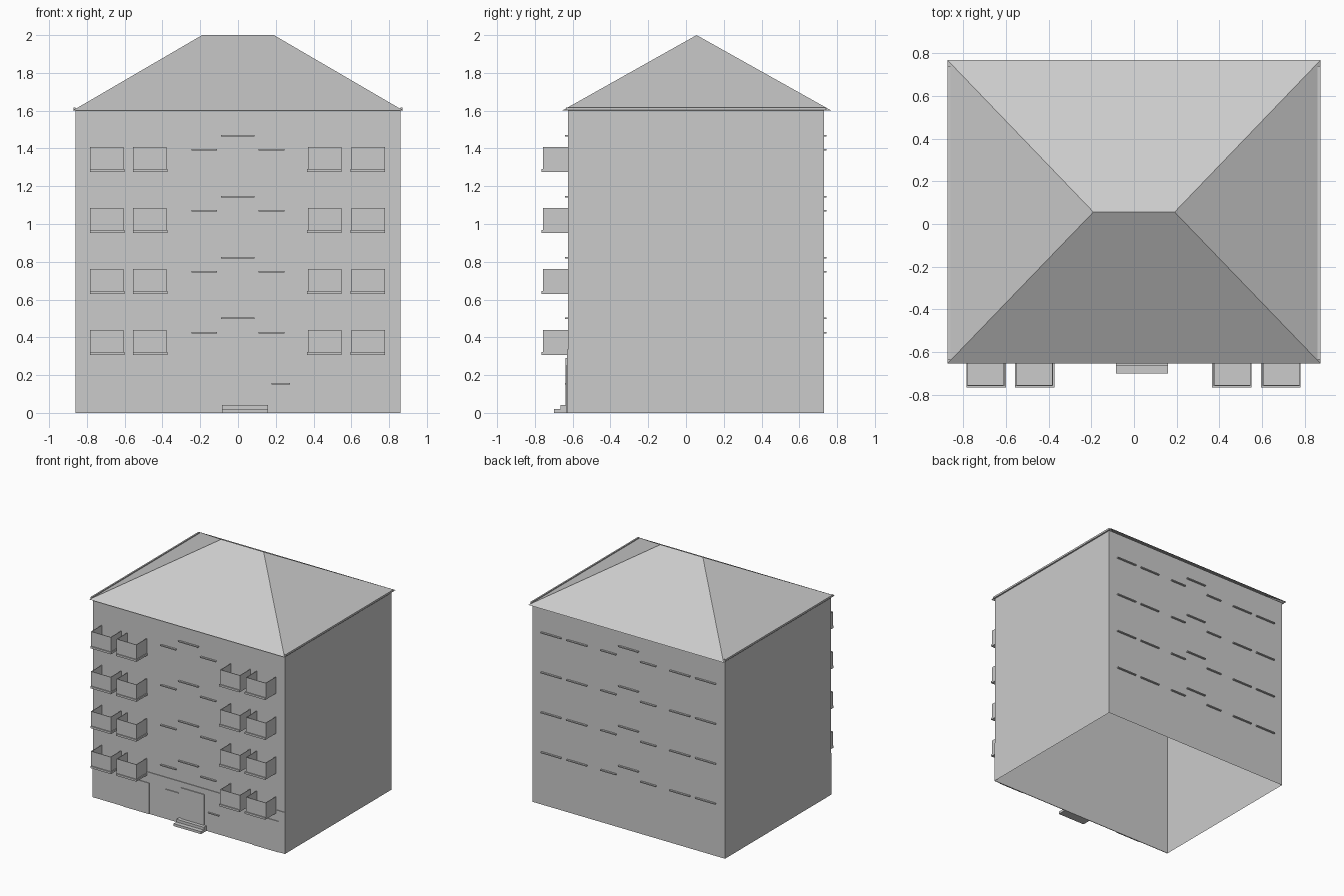
import bpy

if "Cube" in bpy.data.objects:
    bpy.data.objects.remove(bpy.data.objects["Cube"])

STEP = 0.3225                      # storey height
FRONT, BACK = -0.625, 0.73         # facade planes
W = 0.86                           # half width of the walls


def mesh(name, verts, faces):
    me = bpy.data.meshes.new(name)
    me.from_pydata(verts, [], faces)
    me.update()
    ob = bpy.data.objects.new(name, me)
    bpy.context.collection.objects.link(ob)
    return ob


def boxes(name, specs, skip=()):
    """Boxes (x0, x1, y0, y1, z0, z1) joined in one object; skip drops faces."""
    quads = [(0, 3, 2, 1), (4, 5, 6, 7), (0, 1, 5, 4),
             (1, 2, 6, 5), (2, 3, 7, 6), (3, 0, 4, 7)]
    quads = [q for i, q in enumerate(quads) if i not in skip]
    verts, faces = [], []
    for x0, x1, y0, y1, z0, z1 in specs:
        n = len(verts)
        verts += [(x, y, z) for z in (z0, z1)
                  for x, y in ((x0, y0), (x1, y0), (x1, y1), (x0, y1))]
        faces += [tuple(n + i for i in q) for q in quads]
    return mesh(name, verts, faces)


# Walls: hollow shell, open below and above
boxes("walls", [(-W, W, FRONT, BACK, 0, 1.605)], skip=(0, 1))

# Hipped roof
ex, ey0, ey1, ez = 0.873, -0.653, 0.767, 1.602
mesh("hip_roof",
     [(-ex, ey0, ez), (ex, ey0, ez), (ex, ey1, ez), (-ex, ey1, ez),
      (-0.19, 0.056, 2.0), (0.19, 0.056, 2.0)],
     [(0, 1, 5, 4), (1, 2, 5), (2, 3, 4, 5), (3, 0, 4)])

# Side gutters
boxes("gutters", [(s * 0.866 - 0.006, s * 0.866 + 0.006, FRONT - 0.01, BACK + 0.01, 1.602, 1.617)
                  for s in (-1, 1)])

# Thin ground-floor cladding with raised doors
boxes("plinth", [(-W, W, FRONT - 0.005, FRONT, 0, 0.335)])
boxes("side_doors", [(a, b, FRONT - 0.01, FRONT - 0.005, 0, 0.25)
                     for a, b in ((-0.585, -0.352), (0.575, 0.805))])
boxes("front_door", [(-0.065, 0.14, FRONT - 0.012, FRONT - 0.005, 0.04, 0.29)])

# Entrance steps
boxes("steps", [(-0.085, 0.16, -0.70, FRONT, 0, 0.02),
                (-0.085, 0.16, -0.665, FRONT, 0.02, 0.042)])

# Window sills
mid = [(-0.247, -0.11, 0.425), (-0.09, 0.088, 0.50), (0.108, 0.245, 0.425)]
outer = [(s * c - 0.09, s * c + 0.09, 0.425) for s in (-1, 1) for c in (0.46, 0.69)]
front, back = [], []
for f in range(4):
    for a, b, z in mid:
        z += f * STEP
        front.append((a, b, FRONT - 0.015, FRONT, z - 0.004, z + 0.004))
    for a, b, z in mid + outer:
        z += f * STEP
        back.append((a, b, BACK, BACK + 0.015, z - 0.004, z + 0.004))
front.append((0.178, 0.275, FRONT - 0.015, FRONT, 0.15, 0.157))
front.append((-0.205, -0.09, FRONT - 0.012, FRONT, 0.235, 0.242))
boxes("front_sills", front)
boxes("back_sills", back)

# Balconies: slab with a lip and three thin parapet walls
slabs, parapets = [], []
T = 0.005
for f in range(4):
    z = 0.307 + f * STEP
    for c in (-0.695, -0.467, 0.46, 0.69):
        a, b = c - 0.089, c + 0.089
        lip_a, lip_b = (a, b + 0.006) if c < 0 else (a - 0.006, b)
        slabs.append((lip_a, lip_b, -0.766, FRONT, z, z + 0.016))
        z0, z1 = z + 0.016, z + 0.133
        parapets += [(a, b, -0.758, -0.758 + T, z0, z1),
                     (a, a + T, -0.758 + T, FRONT, z0, z1),
                     (b - T, b, -0.758 + T, FRONT, z0, z1)]
boxes("balcony_slabs", slabs)
boxes("balcony_parapets", parapets)
